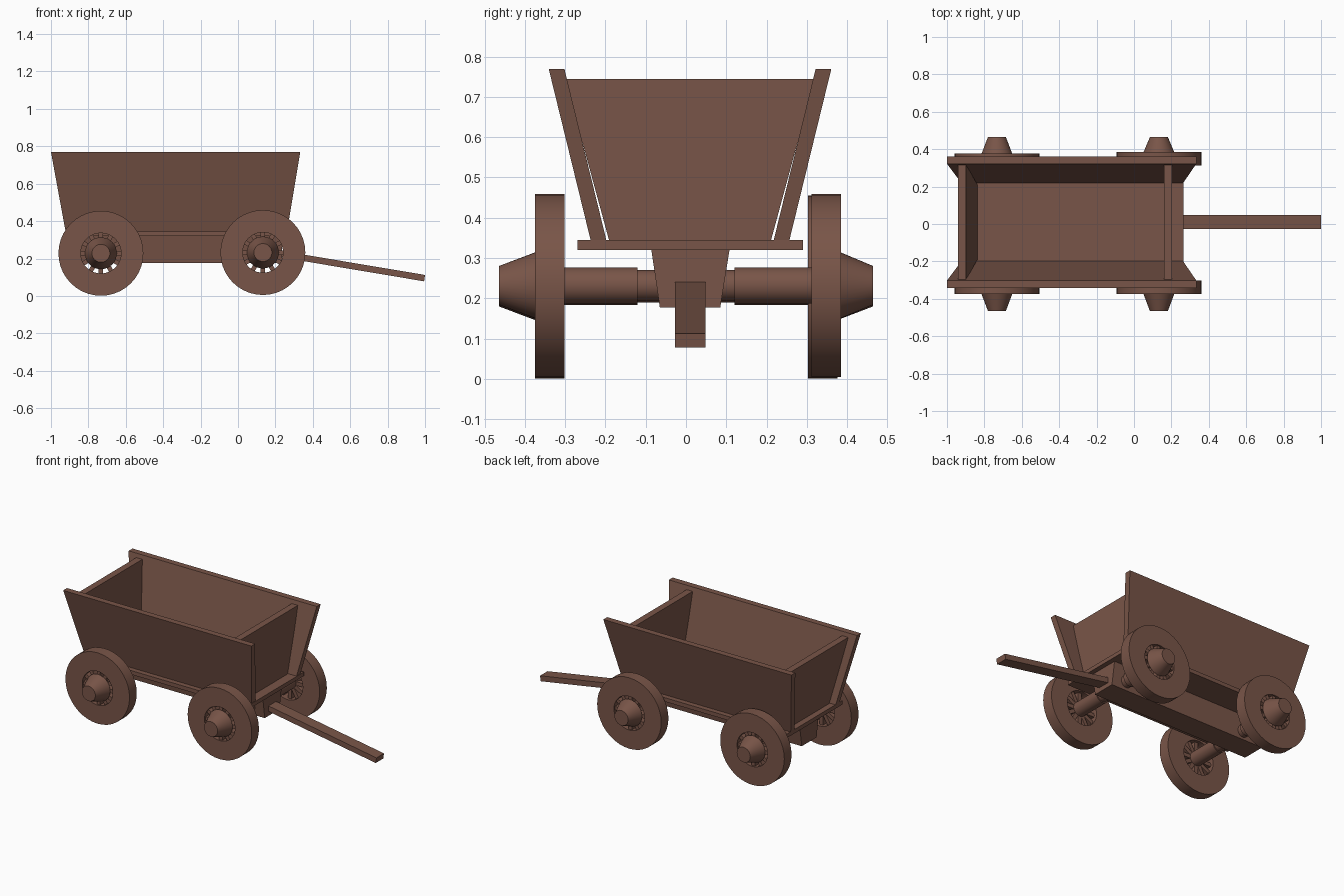
import bpy, math
from math import sin, cos, pi, radians

if "Cube" in bpy.data.objects:
    bpy.data.objects.remove(bpy.data.objects["Cube"])

brown = bpy.data.materials.new("brown wood")
brown.diffuse_color = (0.191, 0.091, 0.065, 1)
brown.use_nodes = True
brown.node_tree.nodes["Principled BSDF"].inputs["Base Color"].default_value = brown.diffuse_color


def make(name, verts, faces, smooth=False):
    me = bpy.data.meshes.new(name)
    me.from_pydata(verts, [], faces)
    me.materials.append(brown)
    ob = bpy.data.objects.new(name, me)
    bpy.context.collection.objects.link(ob)
    bpy.context.view_layer.objects.active = ob
    bpy.ops.object.select_all(action='DESELECT')
    ob.select_set(True)
    # consistent outward normals
    bpy.ops.object.mode_set(mode='EDIT')
    bpy.ops.mesh.select_all(action='SELECT')
    bpy.ops.mesh.normals_make_consistent(inside=False)
    bpy.ops.object.mode_set(mode='OBJECT')
    if smooth:
        bpy.ops.object.shade_smooth_by_angle(angle=radians(35))
    return ob


def loft(name, a, b):
    """Solid between two matching outlines."""
    n = len(a)
    faces = [list(range(n))[::-1], list(range(n, 2 * n))]
    faces += [(i, (i + 1) % n, n + (i + 1) % n, n + i) for i in range(n)]
    return make(name, list(a) + list(b), faces)


def box(name, x0, x1, y0, y1, z0, z1):
    r = [(x0, y0), (x1, y0), (x1, y1), (x0, y1)]
    return loft(name, [(x, y, z0) for x, y in r], [(x, y, z1) for x, y in r])


def lathe(name, cx, cz, prof, closed=False, n=40):
    """Revolve (radius, y) profile around a y-parallel axis."""
    m = len(prof)
    verts = [(cx + r * cos(2 * pi * i / n), y, cz + r * sin(2 * pi * i / n))
             for i in range(n) for r, y in prof]
    faces = [(i * m + j, i * m + (j + 1) % m,
              (i + 1) % n * m + (j + 1) % m, (i + 1) % n * m + j)
             for i in range(n) for j in range(m if closed else m - 1)]
    if not closed:
        faces += [[i * m for i in range(n)], [i * m + m - 1 for i in range(n)]]
    return make(name, verts, faces, True)


YC = 0.01  # body centre line

# floor and tapered beam under it
box("floor", -0.92, 0.265, -0.27, 0.29, 0.32, 0.345)
beam = [(-0.065, 0.177), (0.085, 0.177), (0.108, 0.32), (-0.086, 0.32)]
loft("beam", [(-0.88, y, z) for y, z in beam], [(0.235, y, z) for y, z in beam])

# flared side boards
for s, label in ((-1, "front"), (1, "back")):
    def outline(yb, yt):
        return [(-0.922, YC + s * yb, 0.345), (0.262, YC + s * yb, 0.345),
                (0.333, YC + s * yt, 0.77), (-1.0, YC + s * yt, 0.77)]
    loft(label + "_side_board", outline(0.208, 0.312), outline(0.247, 0.351))

# end boards: vertical at the front, sloping at the rear
for label, xb, xt in (("front_end_board", 0.16, 0.16), ("rear_end_board", -0.88, -0.942)):
    def outline(d):
        return [(xb + d, YC - 0.2, 0.34), (xb + d, YC + 0.2, 0.34),
                (xt + d, YC + 0.31, 0.745), (xt + d, YC - 0.31, 0.745)]
    loft(label, outline(0), outline(0.043))

# pull bar
bar = [(0.19, 0.213), (0.995, 0.078), (1.0, 0.112), (0.195, 0.247)]
loft("pull_bar", [(x, -0.027, z) for x, z in bar], [(x, 0.049, z) for x, z in bar])

# axles, wheels, spokes and hubs
for pos, cx, cz, far in (("rear", -0.733, 0.228, 0.376), ("front", 0.133, 0.232, 0.385)):
    lathe(pos + "_axle", cx, cz, [(0.045, -0.35), (0.045, -0.12), (0.038, -0.12),
                                  (0.038, 0.12), (0.045, 0.12), (0.045, 0.35)])
    for s, side, yo in ((-1, "near", 0.375), (1, "far", far)):
        tag = pos + "_" + side
        yi = yo - 0.073
        lathe(tag + "_wheel", cx, cz, [(0.227, s * yi), (0.227, s * yo),
                                       (0.108, s * yo), (0.108, s * yi)], True)
        lathe(tag + "_hub", cx, cz, [(0.04, s * (yo - 0.035)), (0.085, s * (yo - 0.008)),
                                     (0.048, s * 0.465)])
        verts, faces = [], []
        for k in range(12):
            a = 2 * pi * k / 12
            o = len(verts)
            for y in (s * (yi + 0.02), s * (yo - 0.01)):
                for r, w in ((0.03, -0.012), (0.115, -0.012), (0.115, 0.012), (0.03, 0.012)):
                    verts.append((cx + r * cos(a) - w * sin(a), y, cz + r * sin(a) + w * cos(a)))
            faces += [[o + i for i in f] for f in
                      ((0, 1, 2, 3), (4, 5, 6, 7), (0, 1, 5, 4), (1, 2, 6, 5), (2, 3, 7, 6), (3, 0, 4, 7))]
        make(tag + "_spokes", verts, faces)
